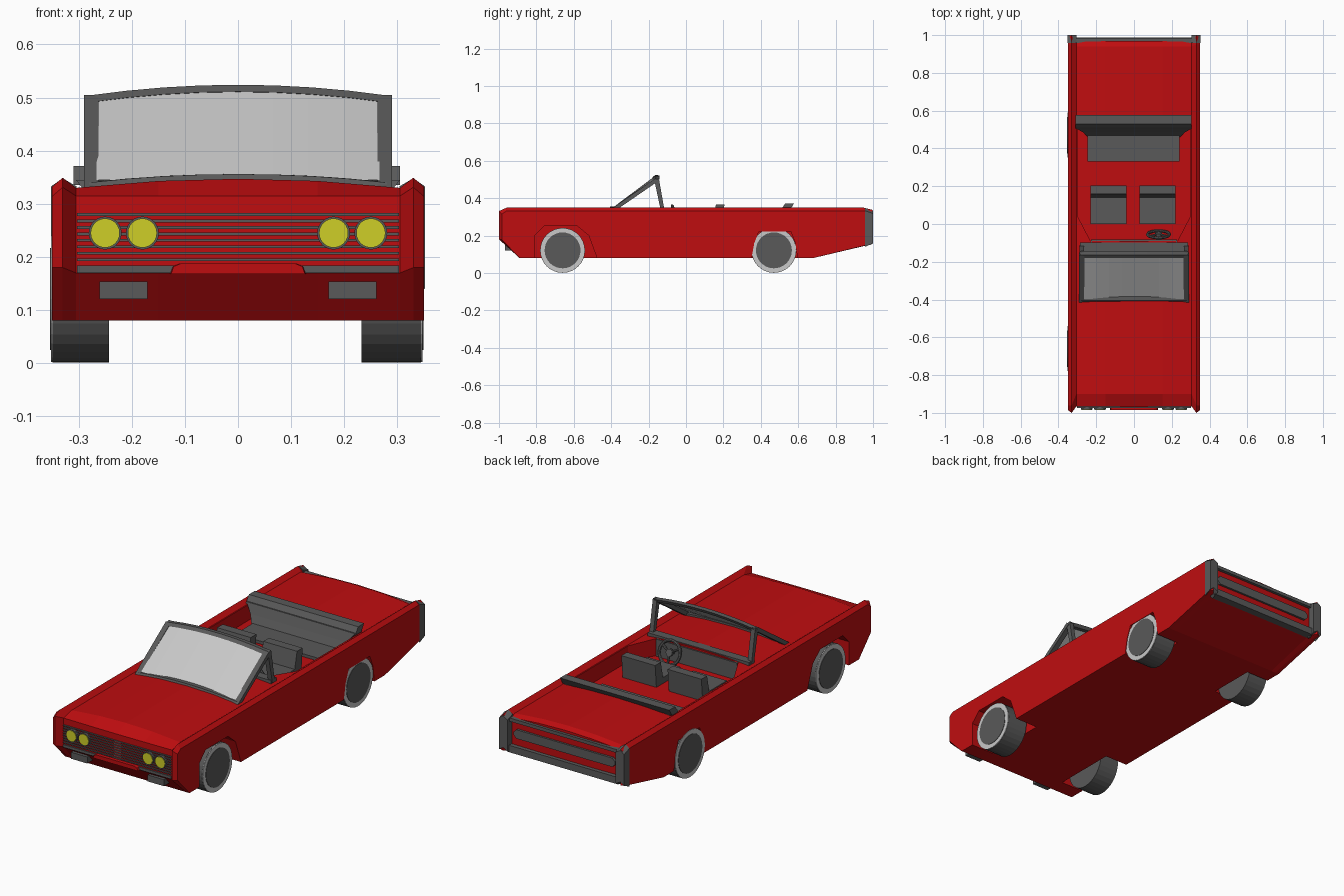
import bpy, bmesh, math
from mathutils import Vector

if "Cube" in bpy.data.objects:
    bpy.data.objects.remove(bpy.data.objects["Cube"])


def mat(name, rgb):
    m = bpy.data.materials.new(name)
    m.diffuse_color = (*rgb, 1)
    m.use_nodes = True
    m.node_tree.nodes["Principled BSDF"].inputs["Base Color"].default_value = m.diffuse_color
    return m


RED = mat("red paint", (0.52, 0.004, 0.005))
GREY = mat("dark grey trim", (0.1, 0.1, 0.1))
LIGHT = mat("light grey", (0.58, 0.58, 0.58))
YELLOW = mat("yellow lamp", (0.62, 0.62, 0.02))


def finish(name, bm, m):
    bmesh.ops.recalc_face_normals(bm, faces=bm.faces)
    me = bpy.data.meshes.new(name)
    bm.to_mesh(me)
    bm.free()
    me.materials.append(m)
    ob = bpy.data.objects.new(name, me)
    bpy.context.collection.objects.link(ob)
    return ob


def loft(name, rings, m):
    """Skin closed rings of equal length and cap both ends."""
    bm = bmesh.new()
    vs = [[bm.verts.new(p) for p in r] for r in rings]
    n = len(rings[0])
    for a, b in zip(vs, vs[1:]):
        for i in range(n):
            j = (i + 1) % n
            bm.faces.new((a[i], a[j], b[j], b[i]))
    bm.faces.new(vs[0])
    bm.faces.new(vs[-1])
    return finish(name, bm, m)


def side_prism(name, prof, x0, x1, m):
    return loft(name, [[(x, y, z) for y, z in prof] for x in (x0, x1)], m)


def box(name, x0, x1, y0, y1, z0, z1, m):
    return side_prism(name, [(y0, z0), (y1, z0), (y1, z1), (y0, z1)], x0, x1, m)


def cyl(name, c, axis, r, depth, m, n=32):
    q = Vector(axis).to_track_quat('Z', 'Y')
    rings = [[Vector(c) + q @ Vector((r * math.cos(2 * math.pi * i / n), r * math.sin(2 * math.pi * i / n), d))
              for i in range(n)] for d in (-depth / 2, depth / 2)]
    return loft(name, rings, m)


def cut(ob, cutter):
    md = ob.modifiers.new("cut", 'BOOLEAN')
    md.operation = 'DIFFERENCE'
    md.solver = 'EXACT'
    md.object = cutter
    bpy.context.view_layer.objects.active = ob
    bpy.ops.object.modifier_apply(modifier=md.name)
    bpy.data.objects.remove(cutter)


# Body: side profile lofted across the width, with peaked fenders
def body_ring(x, front, top, rear, inner):
    hood, deck = (-0.90, 0.94) if inner else (-0.96, 0.95)
    zf = 0.315 if inner else top - 0.018
    low = 0.17 if inner else 0.18
    return [(x, front, zf), (x, front, low), (x, -0.89, 0.08), (x, 0.68, 0.08),
            (x, rear, 0.155), (x, rear, top - 0.012), (x, deck, top), (x, hood, top)]


half = [(0.15, -0.967, 0.343, 0.968, True), (0.305, -0.965, 0.330, 0.965, True),
        (0.33, -1.0, 0.349, 0.998, False), (0.35, -0.985, 0.332, 0.99, False)]
sections = [(-s[0], *s[1:]) for s in reversed(half)] + [(0, -0.968, 0.347, 0.968, True)] + half
body = loft("car_body", [body_ring(*s) for s in sections], RED)

# Open cabin
plan = [(-0.23, -0.09), (0.23, -0.09), (0.298, 0.04), (0.298, 0.55), (-0.298, 0.55), (-0.298, 0.04)]
cut(body, loft("cabin_cutter", [[(x, y, z) for x, y in plan] for z in (0.25, 0.5)], RED))

# Wheel arches
front_arch = [(-0.81, 0.05), (-0.81, 0.2), (-0.76, 0.25), (-0.58, 0.25), (-0.52, 0.2), (-0.465, 0.05)]
rear_arch = [(0.345, 0.05), (0.365, 0.16), (0.39, 0.222), (0.56, 0.222), (0.585, 0.16), (0.6, 0.05)]
for s in (-1, 1):
    for prof in (front_arch, rear_arch):
        cut(body, side_prism("arch_cutter", prof, s * 0.222, s * 0.4, RED))

# Wheels with pale wall rings and dark hubs
for s, xi, xo in ((-1, 0.243, 0.349), (1, 0.232, 0.344)):
    for label, y in (("front", -0.66), ("rear", 0.47)):
        cyl(label + "_tyre", (s * (xi + xo) / 2, y, 0.121), (1, 0, 0), 0.12, xo - xi, GREY)
        cyl(label + "_whitewall", (s * xo, y, 0.121), (1, 0, 0), 0.119, 0.006, LIGHT)
        cyl(label + "_hub", (s * (xo + 0.001), y, 0.121), (1, 0, 0), 0.096, 0.008, GREY)

# Grille bars, lower band and centre bumper bulge
for i in range(8):
    z = 0.192 + i * 0.0122
    box("grille_bar", -0.303, 0.303, -0.973, -0.955, z, z + 0.0055, GREY)
box("grille_base", -0.303, 0.303, -0.973, -0.95, 0.17, 0.184, GREY)
loft("bumper_bulge", [[(x * k, y, z) for x, z in
     ((-0.13, 0.168), (0.13, 0.168), (0.125, 0.182), (0.11, 0.188), (-0.11, 0.188), (-0.125, 0.182))]
     for y, k in ((-0.985, 0.97), (-0.95, 1))], RED)

# Headlights and lower front lamps
for s in (-1, 1):
    for x in (0.18, 0.25):
        cyl("headlight_rim", (s * x, -0.97, 0.245), (0, 1, 0), 0.031, 0.022, GREY, 24)
        cyl("headlight", (s * x, -0.972, 0.245), (0, 1, 0), 0.0275, 0.024, YELLOW, 24)
    box("lower_lamp", s * 0.17, s * 0.261, -0.968, -0.9, 0.121, 0.154, GREY)

# Rear: fender end caps, bumper and trim strip
for s in (-1, 1):
    rings = [[(s * x, y, z + dz) for y, z in ((0.957, 0.333), (1.0, 0.318), (1.0, 0.158), (0.957, 0.14))]
             for x, dz in ((0.304, 0), (0.33, 0.015), (0.3515, 0))]
    loft("rear_fender_cap", rings, GREY)
box("rear_bumper", -0.31, 0.31, 0.94, 0.987, 0.15, 0.185, GREY)
strip = [(-0.27, 0.225), (0.27, 0.225), (0.285, 0.24), (0.285, 0.255), (0.27, 0.27),
         (-0.27, 0.27), (-0.285, 0.255), (-0.285, 0.24)]
loft("rear_trim_strip", [[(x, y, z) for x, z in strip] for y in (0.95, 0.978)], GREY)
box("rear_top_edge", -0.305, 0.305, 0.95, 0.982, 0.305, 0.322, GREY)


# Windscreen: arched header, pillars, sill, braces and glass
def arch(x):
    return 0.524 - 0.02 * (x / 0.28) ** 2


xs = [-0.28 + 0.07 * i for i in range(9)]
loft("windscreen_header", [[(x, -0.18, arch(x) - 0.013), (x, -0.165, arch(x)),
                            (x, -0.142, arch(x) - 0.002), (x, -0.15, arch(x) - 0.018)] for x in xs], GREY)
loft("windscreen_sill", [[(x, -0.415, 0.33), (x, -0.405, 0.356 - 0.016 * (x / 0.28) ** 2),
                          (x, -0.38, 0.356 - 0.014 * (x / 0.28) ** 2), (x, -0.38, 0.33)] for x in xs], GREY)
for s in (-1, 1):
    side_prism("windscreen_pillar", [(-0.415, 0.332), (-0.165, 0.505), (-0.15, 0.49), (-0.38, 0.332)],
               s * 0.263, s * 0.29, GREY)
    side_prism("windscreen_brace", [(-0.17, 0.5), (-0.145, 0.505), (-0.115, 0.335), (-0.135, 0.335)],
               s * 0.265, s * 0.288, GREY)
bm = bmesh.new()
gx = [x * 0.95 for x in xs]
lo = [bm.verts.new((x, -0.398, 0.345)) for x in gx]
hi = [bm.verts.new((x, -0.172, arch(x) - 0.01)) for x in gx]
for i in range(8):
    bm.faces.new((lo[i], lo[i + 1], hi[i + 1], hi[i]))
finish("windscreen_glass", bm, LIGHT)

# Dashboard
box("dashboard_top", -0.285, 0.285, -0.142, -0.098, 0.33, 0.349, GREY)
box("dashboard_face", -0.228, 0.228, -0.1, -0.083, 0.25, 0.337, GREY)

# Front seats
for x0, x1 in ((-0.23, -0.04), (0.03, 0.22)):
    box("front_seat_cushion", x0, x1, 0.0, 0.17, 0.245, 0.28, GREY)
    side_prism("front_seat_back", [(0.135, 0.25), (0.16, 0.365), (0.205, 0.365), (0.195, 0.25)], x0, x1, GREY)

# Rear bench, its flared back and top rail
box("rear_seat_cushion", -0.245, 0.24, 0.33, 0.5, 0.245, 0.265, GREY)
back = [(0.245, 0.46, 0.25), (0.27, 0.485, 0.3), (0.305, 0.505, 0.345)]
loft("rear_seat_back", [[(-w, y, z), (w, y, z), (w, 0.553, z), (-w, 0.553, z)] for w, y, z in back], GREY)
side_prism("rear_seat_rail", [(0.505, 0.335), (0.53, 0.371), (0.577, 0.371), (0.555, 0.335)], -0.31, 0.305, GREY)

# Steering wheel with spokes and column
hub = Vector((0.13, -0.055, 0.305))
axis = Vector((0, math.cos(0.33), math.sin(0.33)))
bpy.ops.mesh.primitive_torus_add(major_radius=0.058, minor_radius=0.008, major_segments=24, minor_segments=8,
                                 location=hub, rotation=axis.to_track_quat('Z', 'Y').to_euler())
ring = bpy.context.object
ring.name = "steering_wheel_rim"
ring.data.materials.append(GREY)
cyl("steering_hub", hub, axis, 0.018, 0.014, GREY, 12)
cyl("steering_column", hub - axis * 0.02, axis, 0.009, 0.05, GREY, 8)
side = Vector((1, 0, 0))
up = axis.cross(side)
for a in (90, 210, 330):
    d = side * math.cos(math.radians(a)) + up * math.sin(math.radians(a))
    cyl("steering_spoke", hub + d * 0.03, d, 0.006, 0.056, GREY, 8)
